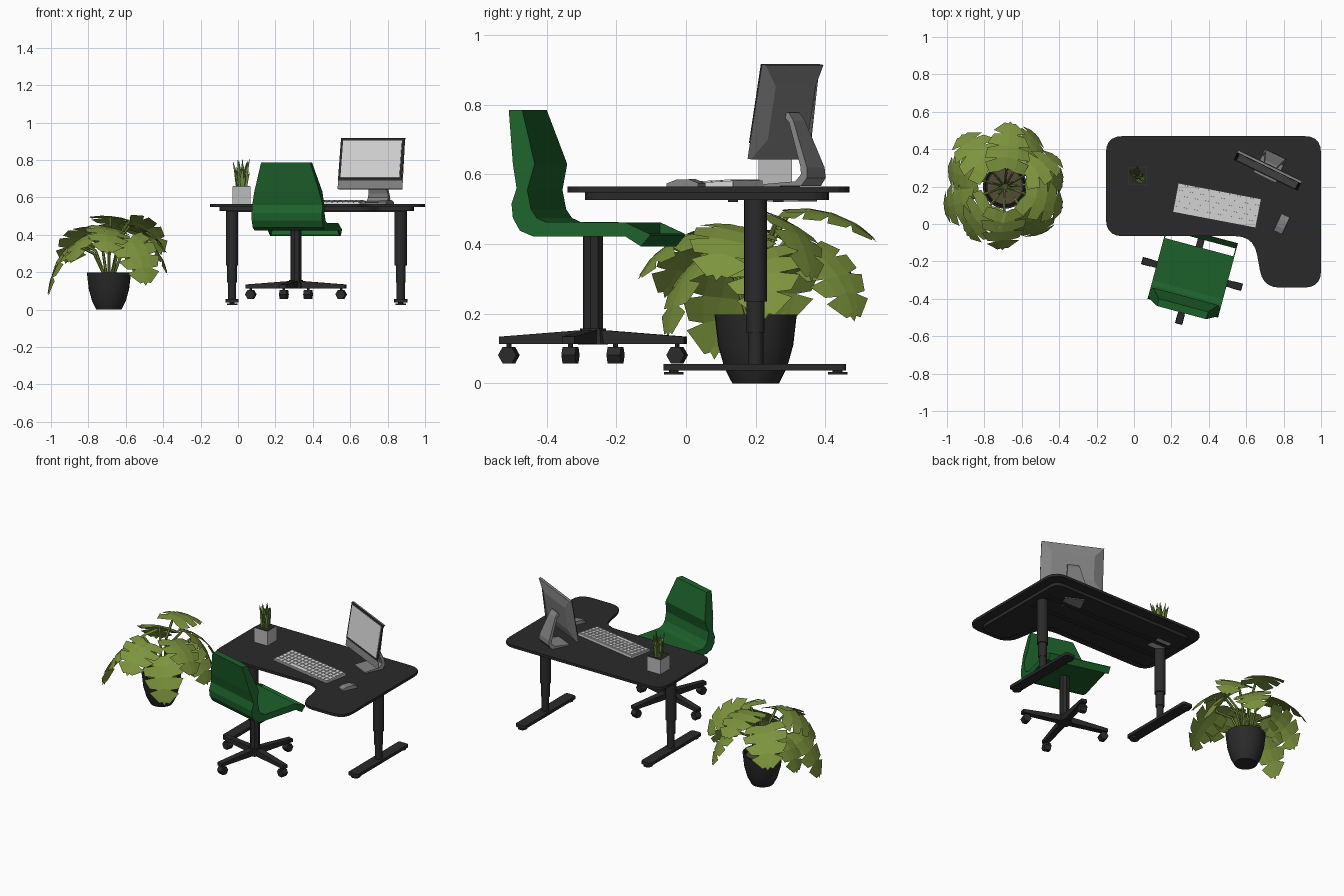
import bpy, bmesh, random
from math import sin, cos, radians, pi
from mathutils import Vector, Matrix

if "Cube" in bpy.data.objects:
    bpy.data.objects.remove(bpy.data.objects["Cube"])
random.seed(4)


def material(name, r, g, b):
    m = bpy.data.materials.new(name)
    m.use_nodes = True
    m.diffuse_color = (r, g, b, 1)
    m.node_tree.nodes["Principled BSDF"].inputs["Base Color"].default_value = (r, g, b, 1)
    return m


BLACK = material("charcoal", .023, .023, .024)
CHAIR = material("chair green", .012, .12, .024)
LEAF = material("leaf green", .2, .295, .046)
BLADE = material("blade green", .17, .29, .06)
SOIL = material("soil brown", .09, .07, .045)
METAL = material("metal grey", .23, .225, .23)
PALE = material("pale grey", .5, .5, .5)
WHITE = material("screen white", .68, .68, .68)


def finish(name, bm, mat, matrix=Matrix(), smooth=False):
    me = bpy.data.meshes.new(name)
    bm.to_mesh(me)
    bm.free()
    me.materials.append(mat)
    ob = bpy.data.objects.new(name, me)
    ob.matrix_world = matrix
    bpy.context.collection.objects.link(ob)
    if smooth:
        bpy.ops.object.select_all(action='DESELECT')
        ob.select_set(True)
        bpy.context.view_layer.objects.active = ob
        bpy.ops.object.shade_smooth_by_angle(angle=radians(35))
    return ob


def solid(name, bm, mat, matrix=Matrix(), smooth=False):
    bmesh.ops.recalc_face_normals(bm, faces=bm.faces)
    return finish(name, bm, mat, matrix, smooth)


def rod(name, p, q, r1, r2, sides, mat, matrix=Matrix(), smooth=False):
    """Cylinder or cone between two points."""
    p, q = Vector(p), Vector(q)
    d = q - p
    bm = bmesh.new()
    turn = d.to_track_quat('Z', 'Y').to_matrix().to_4x4()
    bmesh.ops.create_cone(bm, cap_ends=True, segments=sides, radius1=r1, radius2=r2,
                          depth=d.length, matrix=Matrix.Translation((p + q) / 2) @ turn)
    return solid(name, bm, mat, matrix, smooth)


def box(name, lo, hi, mat, matrix=Matrix()):
    lo, hi = Vector(lo), Vector(hi)
    bm = bmesh.new()
    bmesh.ops.create_cube(bm, size=1, matrix=Matrix.Translation((lo + hi) / 2) @ Matrix.Diagonal((*(hi - lo), 1)))
    return solid(name, bm, mat, matrix)


def slab(name, corners, z0, z1, mat):
    """Upright prism whose corners (x, y, radius) are rounded."""
    pts, n = [], len(corners)
    for i, (x, y, r) in enumerate(corners):
        c = Vector((x, y))
        a = c + (Vector(corners[i - 1][:2]) - c).normalized() * r
        b = c + (Vector(corners[(i + 1) % n][:2]) - c).normalized() * r
        pts += [a.lerp(c, t).lerp(c.lerp(b, t), t) for t in (0, .2, .4, .6, .8, 1)]
    bm = bmesh.new()
    f = bm.faces.new([bm.verts.new((p.x, p.y, z0)) for p in pts])
    up = bmesh.ops.extrude_face_region(bm, geom=[f])["geom"]
    bmesh.ops.translate(bm, vec=(0, 0, z1 - z0), verts=[v for v in up if isinstance(v, bmesh.types.BMVert)])
    return solid(name, bm, mat)


def shell(name, profile, mat, matrix=Matrix()):
    """Closed side profile of (y, z, half width) stretched across x."""
    bm = bmesh.new()
    left = [bm.verts.new((-w, y, z)) for y, z, w in profile]
    right = [bm.verts.new((w, y, z)) for y, z, w in profile]
    bm.faces.new(left)
    bm.faces.new(right)
    for i in range(len(profile)):
        bm.faces.new((left[i - 1], left[i], right[i], right[i - 1]))
    return solid(name, bm, mat, matrix)


def place(x, y, degrees):
    return Matrix.Translation((x, y, 0)) @ Matrix.Rotation(radians(degrees), 4, 'Z')


# Desk: top, inset lower layer, rails, telescopic legs and feet
slab("desk_top", [(-.15, .47, .09), (1, .47, .09), (1, -.34, .09), (.69, -.34, .09),
                  (.64, -.065, .1), (-.15, -.065, .09)], .548, .565, BLACK)
slab("desk_frame", [(-.1, .41, .06), (.94, .41, .06), (.94, -.29, .06), (.75, -.29, .06),
                    (.69, 0, .1), (-.1, 0, .06)], .527, .548, BLACK)
for y in (.12, .25):
    box("desk_rail", (-.06, y, .521), (.9, y + .03, .528), BLACK)
for side, x in (("right", -.032), ("left", .87)):
    for part, r, z0, z1 in (("lower", .022, .05, .15), ("middle", .026, .145, .24), ("upper", .033, .235, .53)):
        rod(f"{side}_leg_{part}", (x, .2, z0), (x, .2, z1), r, r, 20, BLACK, smooth=True)
    slab(f"{side}_foot", [(x - .035, -.065, .015), (x + .035, -.065, .015),
                          (x + .035, .46, .015), (x - .035, .46, .015)], .037, .056, BLACK)
    for y in (-.035, .435):
        rod(f"{side}_foot_pad", (x, y, .025), (x, y, .033), .028, .028, 12, BLACK)
        rod(f"{side}_foot_screw", (x, y, .03), (x, y, .04), .014, .014, 8, BLACK)

# Chair: shell, open front lip, column and four-armed base
chair = place(.31, -.267, -15)
shell("chair_shell", [(-.214, .785, .136), (-.19, .63, .18), (-.175, .56, .195), (-.19, .515, .195),
                      (-.186, .475, .195), (-.165, .438, .195), (-.126, .422, .195), (.148, .422, .195),
                      (.148, .462, .195), (-.088, .463, .195), (-.115, .475, .195), (-.132, .5, .195),
                      (-.143, .555, .195), (-.125, .63, .18), (-.174, .785, .136)], CHAIR, chair)
shell("chair_front_lip", [(.219, .43, .195), (.222, .425, .195), (.195, .393, .195), (.192, .398, .195)], CHAIR, chair)
for x in (-.192, .192):
    shell("chair_lip_side", [(.148, .462, .003), (.219, .43, .003), (.195, .393, .003), (.148, .422, .003)],
          CHAIR, chair @ Matrix.Translation((x, 0, 0)))
rod("chair_column", (0, 0, .12), (0, 0, .423), .03, .03, 8, BLACK, chair)
rod("chair_hub", (0, 0, .112), (0, 0, .158), .045, .038, 8, BLACK, chair)
for i in range(4):
    arm = chair @ Matrix.Rotation(i * pi / 2, 4, 'Z')
    shell("chair_base_arm", [(0, .113, .02), (.275, .113, .018), (.275, .134, .018), (0, .155, .02)], BLACK, arm)
    rod("caster_stem", (0, .25, .085), (0, .25, .115), .007, .007, 6, BLACK, arm)
    axle = arm @ Matrix.Translation((0, .25, .081)) @ Matrix.Rotation(pi / 6, 4, 'X')
    rod("caster_wheel", (-.02, 0, 0), (.02, 0, 0), .027, .027, 6, BLACK, axle)

# Monitor: tilted panel, dark bezel, bright screen and bent stand
desk_screen = place(.703, .26, -26)
panel = desk_screen @ Matrix.Translation((0, 0, .645)) @ Matrix.Rotation(radians(-9.5), 4, 'X')
shell("monitor_body", [(0, 0, .19), (.012, 0, .19), (.026, .06, .13), (.026, .215, .13),
                       (.012, .275, .19), (0, .275, .19)], METAL, panel)
box("monitor_bezel", (-.19, -.003, .045), (.19, .001, .275), BLACK, panel)
box("monitor_screen", (-.175, -.006, .06), (.175, -.002, .262), WHITE, panel)
shell("monitor_stand", [(.03, .775, .035), (.055, .778, .035), (.072, .755, .038), (.125, .62, .058),
                        (.127, .59, .062), (.11, .567, .065), (-.01, .565, .065), (-.01, .572, .065),
                        (.09, .58, .062), (.107, .6, .06), (.105, .62, .058), (.058, .75, .038)],
      METAL, desk_screen)
box("stand_fixing_plate", (-.06, 0, .522), (.06, .1, .528), METAL, desk_screen)

# Keyboard with a grid of keys, and mouse
keyboard = place(.444, .1, -10.8) @ Matrix.Translation((0, 0, .564))
shell("keyboard_base", [(-.078, 0, .226), (.078, 0, .226), (.078, .018, .226), (-.078, .009, .226)], WHITE, keyboard)
tilt = keyboard @ Matrix.Translation((0, 0, .0135)) @ Matrix.Rotation(radians(3.3), 4, 'X')
columns, rows = 15, 5
kw, kd = .44 / columns, .146 / rows
for j in range(rows):
    col = 0
    while col < columns:
        span = 5 if j == 0 and col == 4 else 1
        x, y = -.22 + col * kw, -.073 + j * kd
        box("key", (x + .002, y + .002, 0), (x + span * kw - .002, y + kd - .002, .004), WHITE, tilt)
        col += span
shell("mouse", [(-.05, 0, .026), (.05, 0, .026), (.05, .01, .024), (.02, .021, .024),
                (-.02, .02, .024), (-.05, .009, .024)], METAL, place(.79, 0, -25) @ Matrix.Translation((0, 0, .565)))

# Small square planter with upright, outward bending blades
box("small_planter", (-.03, .208, .565), (.066, .304, .658), PALE)
box("small_planter_filling", (-.028, .21, .655), (.064, .302, .661), BLACK)
box("planter_fixing_plate", (-.03, .208, .523), (.066, .304, .528), PALE)
for i in range(40):
    a, r = random.uniform(0, 2 * pi), random.uniform(.006, .028)
    lean, top = random.uniform(1.5, 2.3), random.uniform(.7, .81)
    foot, bend, tip = [(.018 + k * r * cos(a), .256 + k * r * sin(a), z)
                       for k, z in ((1, .65), (.35 + .5 * lean, .65 + .6 * (top - .65)), (lean, top))]
    rod("blade", foot, bend, .007, .009, 4, BLADE)
    rod("blade_tip", bend, tip, .009, .001, 4, BLADE)

# Large round pot
PX, PY = -.69, .2
bm = bmesh.new()
outline = [(0, 0), (.067, 0), (.09, .045), (.108, .11), (.118, .197), (.108, .197), (.104, .175), (0, .175)]
rings = [bm.verts.new((r, 0, z)) for r, z in outline]
edges = [bm.edges.new(e) for e in zip(rings, rings[1:])]
bmesh.ops.spin(bm, geom=rings + edges, cent=(0, 0, 0), axis=(0, 0, 1), angle=2 * pi, steps=32)
bmesh.ops.remove_doubles(bm, verts=bm.verts, dist=.0005)
solid("large_pot", bm, BLACK, place(PX, PY, 0), smooth=True)
rod("large_pot_soil", (PX, PY, .17), (PX, PY, .182), .104, .095, 24, SOIL)


def leaf(azimuth, r0, z0, length, width, p0, p1, roll):
    """Drooping split leaf, rolled about its bent midrib, with slits on both sides."""
    bm = bmesh.new()

    def point(u, v):
        r, z, steps = r0, z0, 8
        for k in range(steps):
            p = radians(p0 + (p1 - p0) * u * (k + .5) / steps)
            r += cos(p) * length * u / steps
            z += sin(p) * length * u / steps
        p = radians(p0 + (p1 - p0) * u)
        lift = roll * v - 1.2 * v * v
        return bm.verts.new((r - sin(p) * lift, v, z + cos(p) * lift))

    def sweep(u):
        return -.18 + .34 * u

    widths = (.75, 1, .95, .72, .25)
    n = len(widths) - 1
    for s in (-1, 1):
        for i in range(n):
            a, b = i / n, (i + 1) / n
            wa, wb = widths[i] * width * s, widths[i + 1] * width * s
            mid = [point(a, 0), point(b, 0)]
            inner = [point(b + sweep(b) * .5, wb * .45), point(a + sweep(a) * .5, wa * .45)]
            outer = [point(b + sweep(b) - .06, wb * .97), point(a + sweep(a) + .04, wa)]
            for quad in (mid + inner, [inner[1], inner[0], outer[0], outer[1]]):
                bm.faces.new(quad if s > 0 else quad[::-1])
        tip = [point(1, 0), point(1.15, 0), point(1.07, .11 * width * s)]
        bm.faces.new(tip if s > 0 else tip[::-1])
    finish("large_leaf", bm, LEAF, place(PX, PY, azimuth))
    # Two-part stalk from the soil to the leaf base
    joint = (r0 * .45, 0, .18 + (z0 - .18) * .7)
    for p, q in (((.02, 0, .17), joint), (joint, (r0, 0, z0 - .003))):
        rod("leaf_stalk", p, q, .008, .007, 6, LEAF, place(PX, PY, azimuth), smooth=True)


for spec in ((85, .1, .5, .24, .12, 5, -40, .1), (60, .19, .38, .22, .11, -30, -75, .3),
             (30, .13, .48, .25, .1, -10, -70, -.4), (130, .13, .43, .27, .13, -10, -60, .2),
             (165, .16, .37, .23, .12, -20, -75, -.3), (200, .19, .35, .29, .12, -35, -80, .2),
             (232, .13, .42, .24, .12, -15, -60, .3), (268, .14, .44, .22, .12, -10, -55, -.2),
             (308, .18, .38, .26, .12, -35, -80, .3), (340, .12, .45, .24, .12, -5, -60, -.2),
             (5, .17, .38, .22, .11, -25, -75, .2)):
    leaf(*spec)
